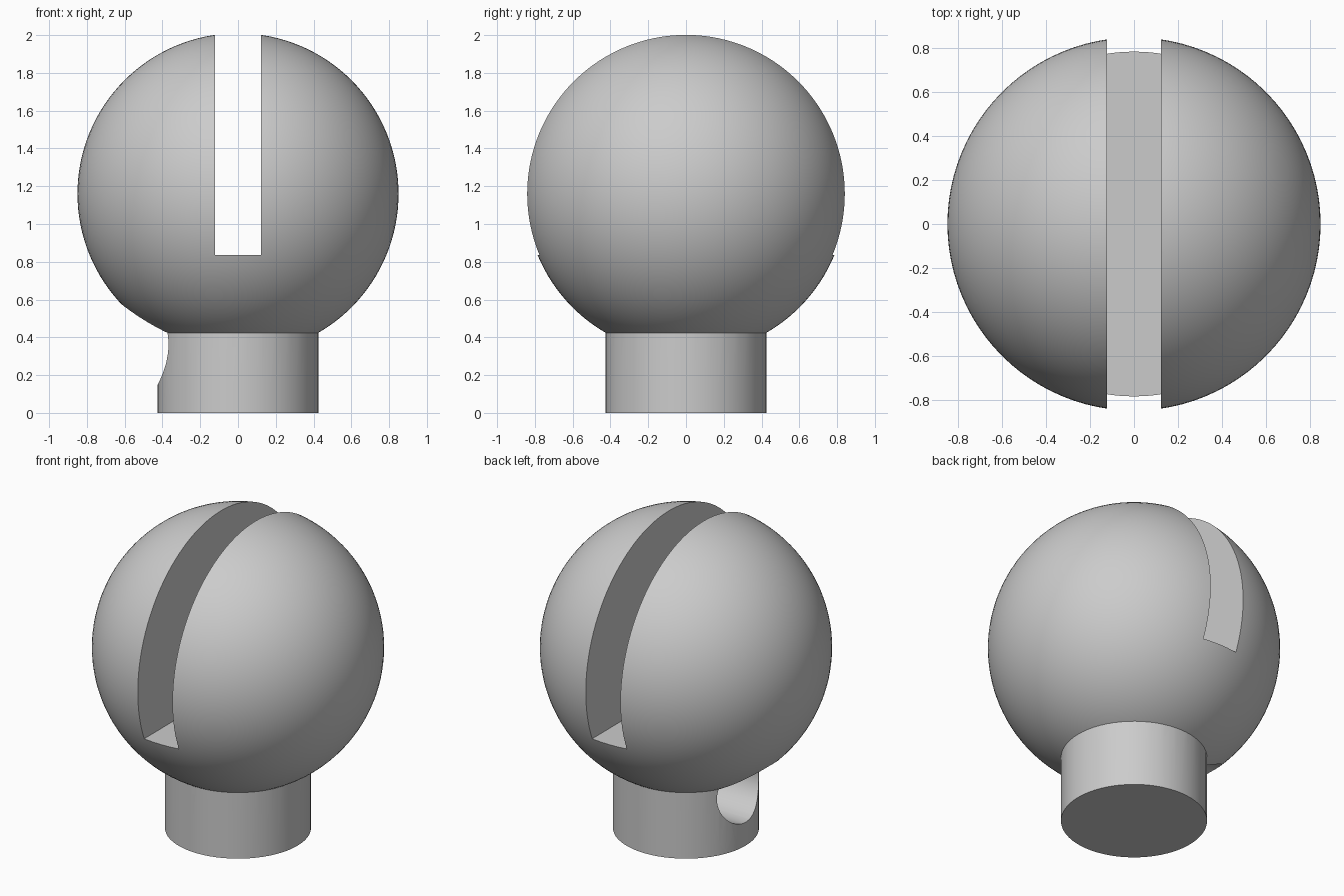
import bpy
from math import radians

if "Cube" in bpy.data.objects:
    bpy.data.objects.remove(bpy.data.objects["Cube"], do_unlink=True)

BALL_R, BALL_Z = 0.85, 1.16
NECK_R = 0.425

grey = bpy.data.materials.new("plain_grey")
grey.use_nodes = True
colour = (0.6, 0.6, 0.6, 1)
grey.diffuse_color = colour
grey.node_tree.nodes["Principled BSDF"].inputs["Base Color"].default_value = colour


def finish(name):
    ob = bpy.context.object
    ob.name = name
    ob.data.materials.append(grey)
    return ob


def cylinder(name, radius, depth, location, rotation=(0, 0, 0)):
    bpy.ops.mesh.primitive_cylinder_add(vertices=64, radius=radius, depth=depth,
                                        location=location, rotation=rotation)
    return finish(name)


def combine(target, tool, operation):
    mod = target.modifiers.new(tool.name, 'BOOLEAN')
    mod.operation, mod.object, mod.solver = operation, tool, 'EXACT'
    bpy.context.view_layer.objects.active = target
    bpy.ops.object.modifier_apply(modifier=mod.name)
    bpy.data.objects.remove(tool, do_unlink=True)


# Ball head
bpy.ops.mesh.primitive_uv_sphere_add(segments=96, ring_count=64, radius=BALL_R,
                                     location=(0, 0, BALL_Z))
knob = finish("slotted_ball_knob")

# Round neck reaching up into the ball
neck = cylinder("neck", NECK_R, 0.7, (0, 0, 0.35))
combine(knob, neck, 'UNION')

# Slot through the ball from front to back, open at the top
bpy.ops.mesh.primitive_cube_add(size=1, location=(0, 0, 1.635))
slot = finish("slot_cutter")
slot.scale = (0.246, 2.2, 1.6)
combine(knob, slot, 'DIFFERENCE')

# Blind set-screw hole in the right side, across the neck and ball joint
hole = cylinder("hole_cutter", 0.212, 1.0, (-0.5, 0, 0.362), (0, radians(90), 0))
combine(knob, hole, 'DIFFERENCE')

bpy.ops.object.select_all(action='DESELECT')
knob.select_set(True)
bpy.context.view_layer.objects.active = knob
bpy.ops.object.shade_smooth_by_angle(angle=radians(25))
